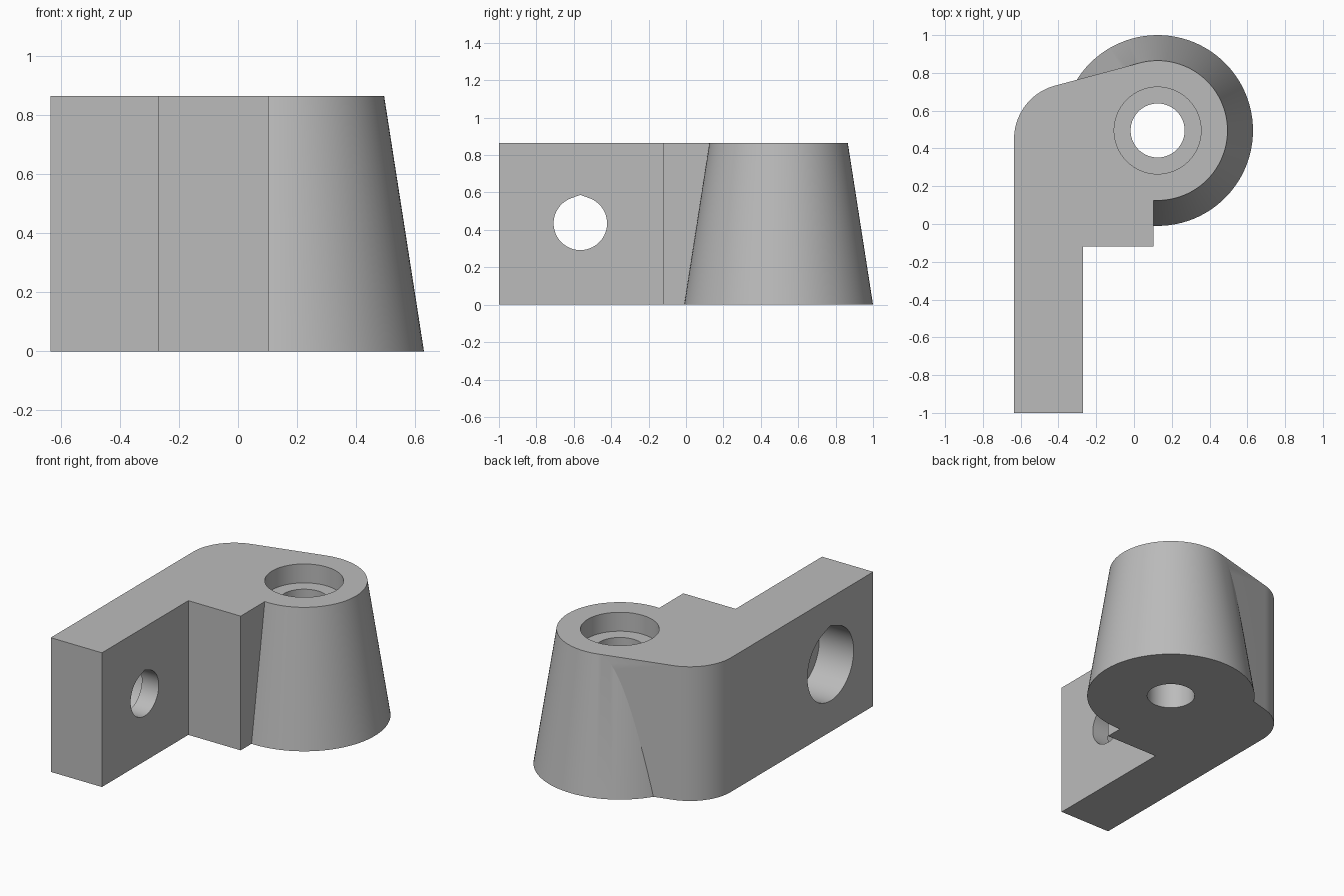
import bpy, bmesh
from math import sin, cos, tan, radians
from mathutils import Vector

if "Cube" in bpy.data.objects:
    bpy.data.objects.remove(bpy.data.objects["Cube"])

HEIGHT = 0.865
BOSS = Vector((0.125, 0.495))
BOSS_BASE, BOSS_TOP = 0.505, 0.37
TANGENT = 105          # direction where the arm edge meets the boss rim

grey = bpy.data.materials.new("plain grey")
grey.use_nodes = True
colour = (0.5, 0.5, 0.5, 1)
grey.diffuse_color = colour
grey.node_tree.nodes["Principled BSDF"].inputs["Base Color"].default_value = colour


def arc(cx, cy, r, start, end, steps):
    """Points along a circular arc, angles in degrees."""
    angles = [radians(start + (end - start) * i / steps) for i in range(steps + 1)]
    return [Vector((cx + r * cos(a), cy + r * sin(a))) for a in angles]


def loft(name, bottom, top, place):
    """Closed solid between two outlines; place maps (point, end) to 3D."""
    bm = bmesh.new()
    low = [bm.verts.new(place(p, 0)) for p in bottom]
    high = [bm.verts.new(place(p, 1)) for p in top]
    bm.faces.new(low)
    bm.faces.new(high)
    n = len(low)
    for i in range(n):
        j = (i + 1) % n
        bm.faces.new((low[i], low[j], high[j], high[i]))
    bmesh.ops.recalc_face_normals(bm, faces=bm.faces)
    mesh = bpy.data.meshes.new(name)
    bm.to_mesh(mesh)
    bm.free()
    mesh.materials.append(grey)
    obj = bpy.data.objects.new(name, mesh)
    bpy.context.collection.objects.link(obj)
    return obj


def upright(z0, z1):
    return lambda p, end: (p.x, p.y, (z0, z1)[end])


def sideways(x0, x1):
    return lambda p, end: ((x0, x1)[end], p.x, p.y)


def combine(target, tool, operation):
    tool.hide_render = True
    mod = target.modifiers.new(operation.lower(), "BOOLEAN")
    mod.operation, mod.solver, mod.object = operation, "EXACT", tool
    bpy.context.view_layer.objects.active = target
    bpy.ops.object.modifier_apply(modifier=mod.name)
    bpy.data.objects.remove(tool)


def circle(r, steps=96):
    return arc(BOSS.x, BOSS.y, r, 0, 360, steps)[:-1]


def teardrop(r):
    """Round hole with a shallow peak on top."""
    cy, cz, lean = -0.565, 0.435, 20
    return arc(cy, cz, r, 90 + lean, 450 - lean, 64) + [Vector((cy, cz + r / cos(radians(lean))))]


# Arm: straight leg, step, rounded back corner, edge tangent to the boss rim
rim = arc(BOSS.x, BOSS.y, BOSS_TOP, TANGENT, TANGENT, 1)[0]
left, corner_y = -0.635, 0.45
slope = tan(radians(TANGENT - 90))
c, s = cos(radians(TANGENT)), sin(radians(TANGENT))
corner_r = (rim.y + slope * (left - rim.x) - corner_y) / (s - slope * (1 + c))
outline = [Vector(p) for p in ((left, -1), (-0.27, -1), (-0.27, -0.12),
                               (0.103, -0.12), (0.103, 0.4))]
outline.append(rim)
outline += arc(left + corner_r, corner_y, corner_r, TANGENT, 180, 24)
bracket = loft("bracket", outline, outline, upright(0, HEIGHT))

# Tapered boss
boss = loft("tapered_boss", circle(BOSS_BASE), circle(BOSS_TOP), upright(0, HEIGHT))
combine(bracket, boss, "UNION")

# Vertical through hole and its counterbore
for name, r, z0 in (("boss_hole", 0.143, -0.1), ("boss_counterbore", 0.23, HEIGHT - 0.122)):
    combine(bracket, loft(name, circle(r), circle(r), upright(z0, HEIGHT + 0.1)), "DIFFERENCE")

# Sideways through hole and its deep counterbore on the outer face
for name, r, x1 in (("side_hole", 0.143, 0), ("side_counterbore", 0.235, left + 0.245)):
    combine(bracket, loft(name, teardrop(r), teardrop(r), sideways(left - 0.1, x1)), "DIFFERENCE")

# Smooth curves, crisp edges
bpy.ops.object.select_all(action="DESELECT")
bracket.select_set(True)
bpy.context.view_layer.objects.active = bracket
bpy.ops.object.shade_smooth_by_angle(angle=radians(15))
